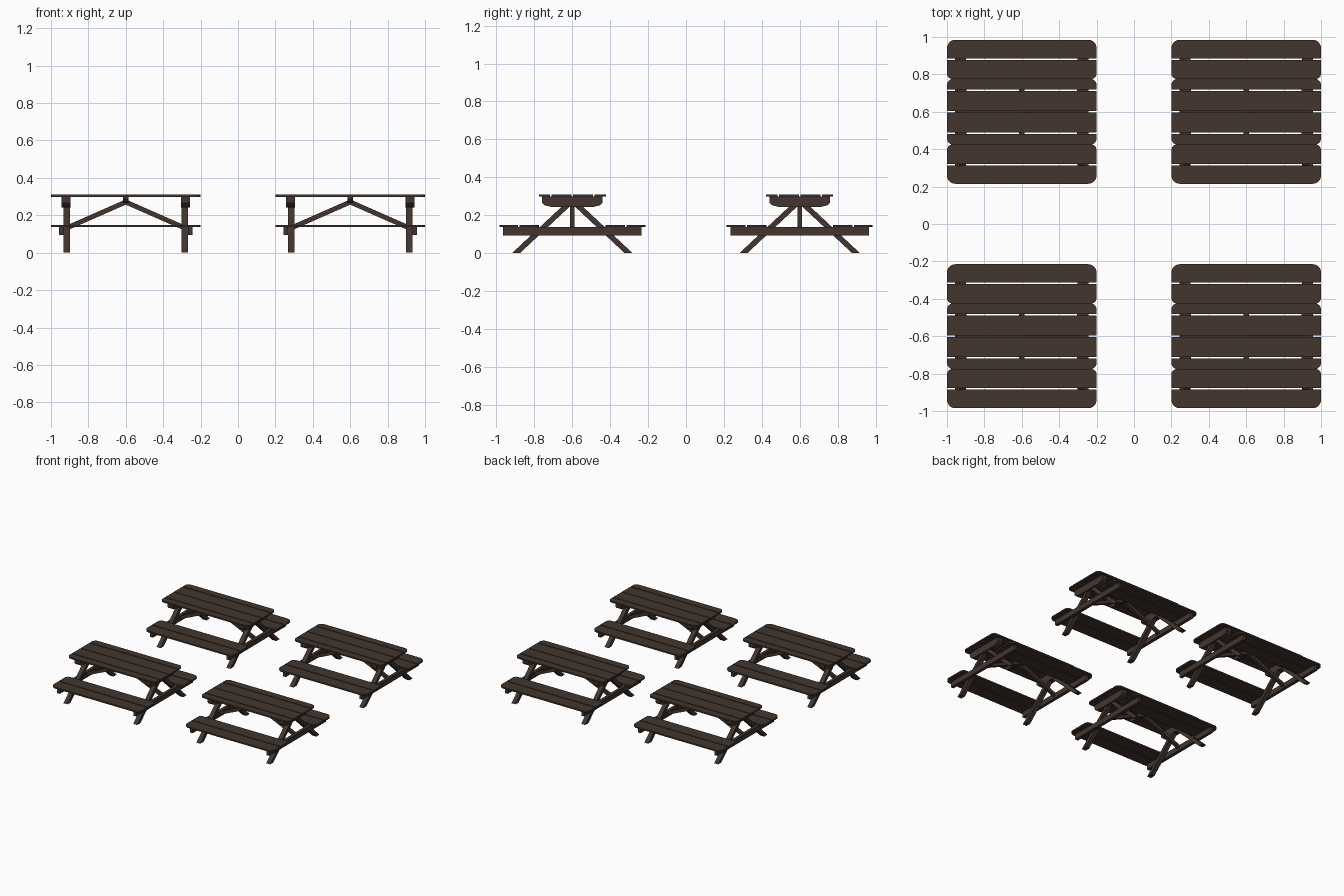
import bpy, bmesh, math
from mathutils import Vector

if "Cube" in bpy.data.objects:
    bpy.data.objects.remove(bpy.data.objects["Cube"])

wood = bpy.data.materials.new("dark_brown_wood")
wood.diffuse_color = (0.056, 0.036, 0.027, 1)
wood.use_nodes = True
wood.node_tree.nodes["Principled BSDF"].inputs["Base Color"].default_value = wood.diffuse_color

CENTRES = [(sx * 0.6, sy * 0.6) for sx in (-1, 1) for sy in (-1, 1)]


def prism(name, prof, axis, lo, hi):
    """Extrude a 2D outline along an axis and place a copy on every table."""
    place = {'x': lambda a, b, t: (t, a, b),
             'y': lambda a, b, t: (a, t, b),
             'z': lambda a, b, t: (a, b, t)}[axis]
    bm = bmesh.new()
    face = bm.faces.new([bm.verts.new(place(a, b, lo)) for a, b in prof])
    ext = bmesh.ops.extrude_face_region(bm, geom=[face])
    verts = [g for g in ext['geom'] if isinstance(g, bmesh.types.BMVert)]
    bmesh.ops.translate(bm, vec=Vector(place(0, 0, hi - lo)), verts=verts)
    bmesh.ops.recalc_face_normals(bm, faces=bm.faces)
    me = bpy.data.meshes.new(name)
    bm.to_mesh(me)
    bm.free()
    me.materials.append(wood)
    for x, y in CENTRES:
        ob = bpy.data.objects.new(name, me)
        ob.location = (x, y, 0)
        bpy.context.collection.objects.link(ob)


def rect(a0, b0, a1, b1):
    return [(a0, b0), (a1, b0), (a1, b1), (a0, b1)]


def board(y0, y1, r0=0, r1=0, half=0.4, n=6):
    """Plank outline with rounded corners on its low-y (r0) and high-y (r1) edge."""
    pts = []
    for sx, y, r, start, inward in ((1, y0, r0, -90, 1), (1, y1, r1, 0, -1),
                                    (-1, y1, r1, 90, -1), (-1, y0, r0, 180, 1)):
        if r == 0:
            pts.append((sx * half, y))
            continue
        cx, cy = sx * (half - r), y + inward * r
        for i in range(n + 1):
            a = math.radians(start + 90 * i / n)
            pts.append((cx + r * math.cos(a), cy + r * math.sin(a)))
    return pts


# tabletop: two wide inner planks, two narrow rounded outer ones
TOP = (0.299, 0.310)
prism("tabletop_inner_plank", board(0.003, 0.110), 'z', *TOP)
prism("tabletop_inner_plank", board(-0.110, -0.003), 'z', *TOP)
prism("tabletop_outer_plank", board(0.118, 0.177, 0, 0.035), 'z', *TOP)
prism("tabletop_outer_plank", board(-0.177, -0.118, 0.035, 0), 'z', *TOP)

# benches: two planks each side
SEAT = (0.137, 0.149)
prism("seat_outer_plank", board(0.286, 0.385, 0, 0.045), 'z', *SEAT)
prism("seat_outer_plank", board(-0.385, -0.286, 0.045, 0), 'z', *SEAT)
prism("seat_inner_plank", board(0.175, 0.278, 0.03, 0), 'z', *SEAT)
prism("seat_inner_plank", board(-0.278, -0.175, 0, 0.03), 'z', *SEAT)

# cleat outline with rounded-off lower ends
def cleat(w, z0):
    side = [(w, 0.299), (w, z0 + 0.023), (w - 0.012, z0 + 0.010), (w - 0.05, z0)]
    return side + [(-y, z) for y, z in reversed(side)]

for s in (-1, 1):
    # end cleat and seat beam
    a, b = sorted((s * 0.296, s * 0.344))
    prism("tabletop_cleat", cleat(0.16, 0.243), 'x', a, b)
    a, b = sorted((s * 0.333, s * 0.358))
    prism("seat_beam", rect(-0.365, 0.094, 0.365, 0.137), 'x', a, b)
    # splayed legs
    a, b = sorted((s * 0.297, s * 0.333))
    for t in (-1, 1):
        h = 0.262
        prism("leg", [(t * 0.318, 0), (t * 0.276, 0),
                      (t * (0.276 - 1.07 * h), h), (t * (0.318 - 1.07 * h), h)], 'x', a, b)
    # diagonal brace from the seat beam to the middle cleat
    prism("diagonal_brace", [(s * 0.334, 0.110), (s * 0.334, 0.138),
                             (0, 0.285), (0, 0.257)], 'y', -0.012, 0.012)

# middle cleat
prism("middle_cleat", cleat(0.15, 0.265), 'x', -0.014, 0.014)
